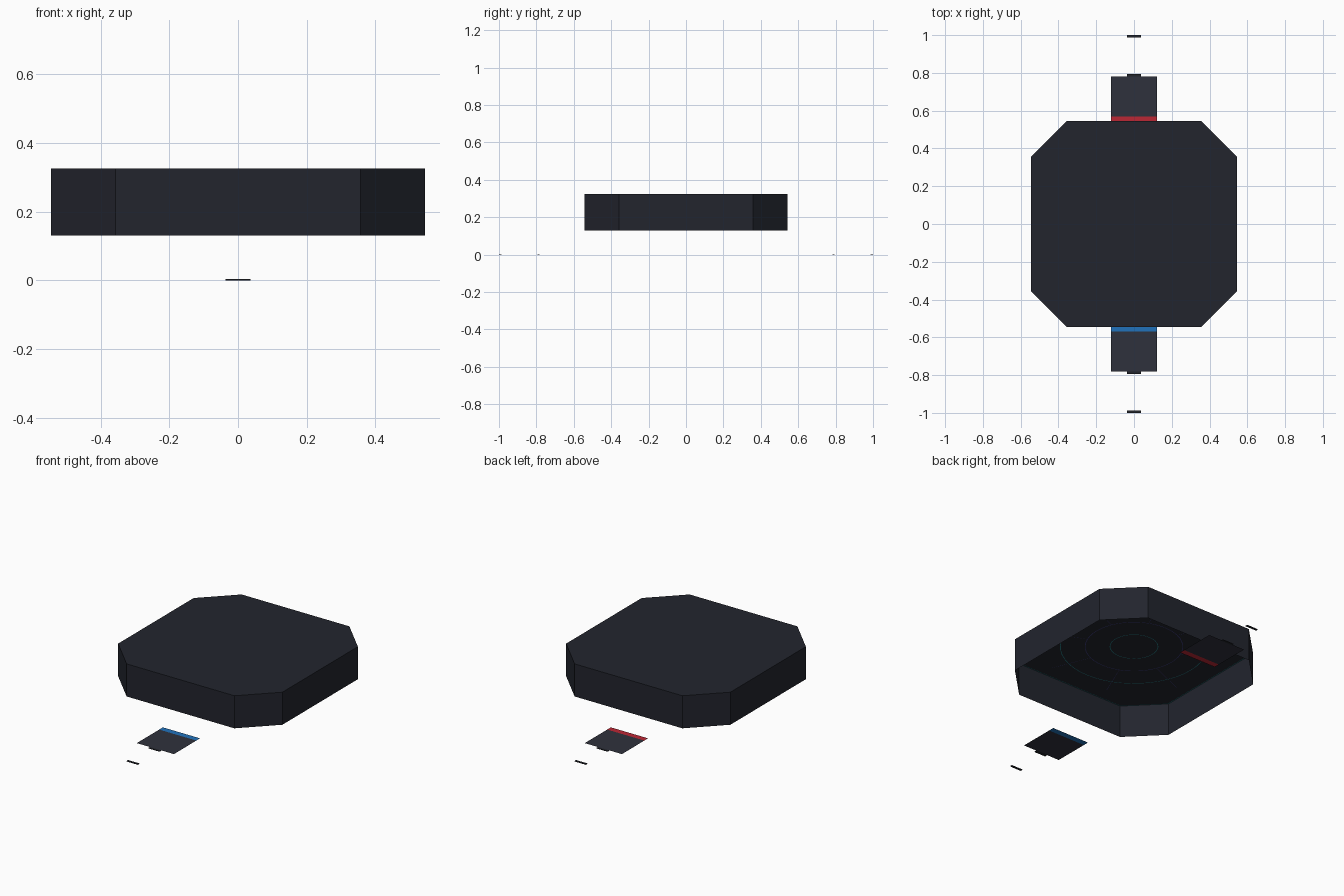
import bpy, bmesh, math

if "Cube" in bpy.data.objects:
    bpy.data.objects.remove(bpy.data.objects["Cube"])

TOP, BOTTOM = 0.325, 0.13
R, C = 0.544, 0.357          # half width and chamfer position


def material(name, rgb):
    m = bpy.data.materials.new(name)
    m.diffuse_color = (*rgb, 1)
    m.use_nodes = True
    m.node_tree.nodes["Principled BSDF"].inputs["Base Color"].default_value = m.diffuse_color
    return m


shell_mat = material("shell_dark", (0.016, 0.018, 0.027))
plate_mat = material("plate_grey", (0.028, 0.031, 0.046))
bar_mat = material("bar_dark", (0.016, 0.018, 0.024))
blue = material("blue", (0.015, 0.17, 0.50))
red = material("red", (0.50, 0.02, 0.035))
teal = material("teal", (0.02, 0.22, 0.25))
indigo = material("indigo", (0.05, 0.05, 0.22))


def finish(name, bm, mat):
    mesh = bpy.data.meshes.new(name)
    bm.to_mesh(mesh)
    bm.free()
    mesh.materials.append(mat)
    ob = bpy.data.objects.new(name, mesh)
    bpy.context.collection.objects.link(ob)
    return ob


def octagon(d=0.0):
    r, c = R - d, C - d * 0.41
    return [(c, -r), (r, -c), (r, c), (c, r), (-c, r), (-r, c), (-r, -c), (-c, -r)]


def band(name, outer, inner, z, mat):
    """Flat closed strip between two outlines."""
    bm = bmesh.new()
    a = [bm.verts.new((x, y, z)) for x, y in outer]
    b = [bm.verts.new((x, y, z)) for x, y in inner]
    n = len(a)
    for i in range(n):
        j = (i + 1) % n
        bm.faces.new((a[i], b[i], b[j], a[j]))
    return finish(name, bm, mat)


def sheet(name, x0, x1, y0, y1, z, mat):
    bm = bmesh.new()
    bm.faces.new([bm.verts.new((x, y, z)) for x, y in
                  ((x0, y0), (x1, y0), (x1, y1), (x0, y1))])
    bm.normal_update()
    for f in bm.faces:
        if f.normal.z < 0:
            f.normal_flip()
    return finish(name, bm, mat)


def circle(r, n=48):
    return [(r * math.cos(2 * math.pi * i / n), r * math.sin(2 * math.pi * i / n))
            for i in range(n)]


# Octagonal shell, open underneath
bm = bmesh.new()
top = [bm.verts.new((x, y, TOP)) for x, y in octagon()]
low = [bm.verts.new((x, y, BOTTOM)) for x, y in octagon()]
bm.faces.new(top)
for i in range(8):
    j = (i + 1) % 8
    bm.faces.new((low[i], low[j], top[j], top[i]))
finish("arena_shell", bm, shell_mat)

# Thin rings and edge trim on the underside of the deck
for i, (r, mat) in enumerate(((0.13, teal), (0.265, indigo), (0.40, teal))):
    band(f"deck_ring_{i + 1}", circle(r + 0.002), circle(r - 0.002), TOP - 0.002, mat)
band("deck_edge_trim", octagon(0.001), octagon(0.006), TOP - 0.002, teal)

# Radial deck lines
for i in range(8):
    spoke = sheet(f"deck_line_{i + 1}", 0.265, 0.50, -0.001, 0.001, TOP - 0.002, indigo)
    spoke.rotation_euler.z = math.radians(22.5 + 45 * i)

# Entry pads with coloured threshold and small marker bars, front and back
for side, s, accent in (("front", -1, blue), ("back", 1, red)):
    sheet(f"{side}_pad", -0.123, 0.123, s * 0.57, s * 0.782, 0.004, plate_mat)
    sheet(f"{side}_threshold", -0.123, 0.123, s * 0.535, s * 0.57, 0.004, accent)
    for label, y0, y1 in (("inner", 0.782, 0.795), ("outer", 0.987, 1.0)):
        bm = bmesh.new()
        bmesh.ops.create_cube(bm, size=1)
        bmesh.ops.scale(bm, verts=bm.verts, vec=(0.074, y1 - y0, 0.004))
        bmesh.ops.translate(bm, verts=bm.verts, vec=(0, s * (y0 + y1) / 2, 0.002))
        finish(f"{side}_{label}_bar", bm, bar_mat)
